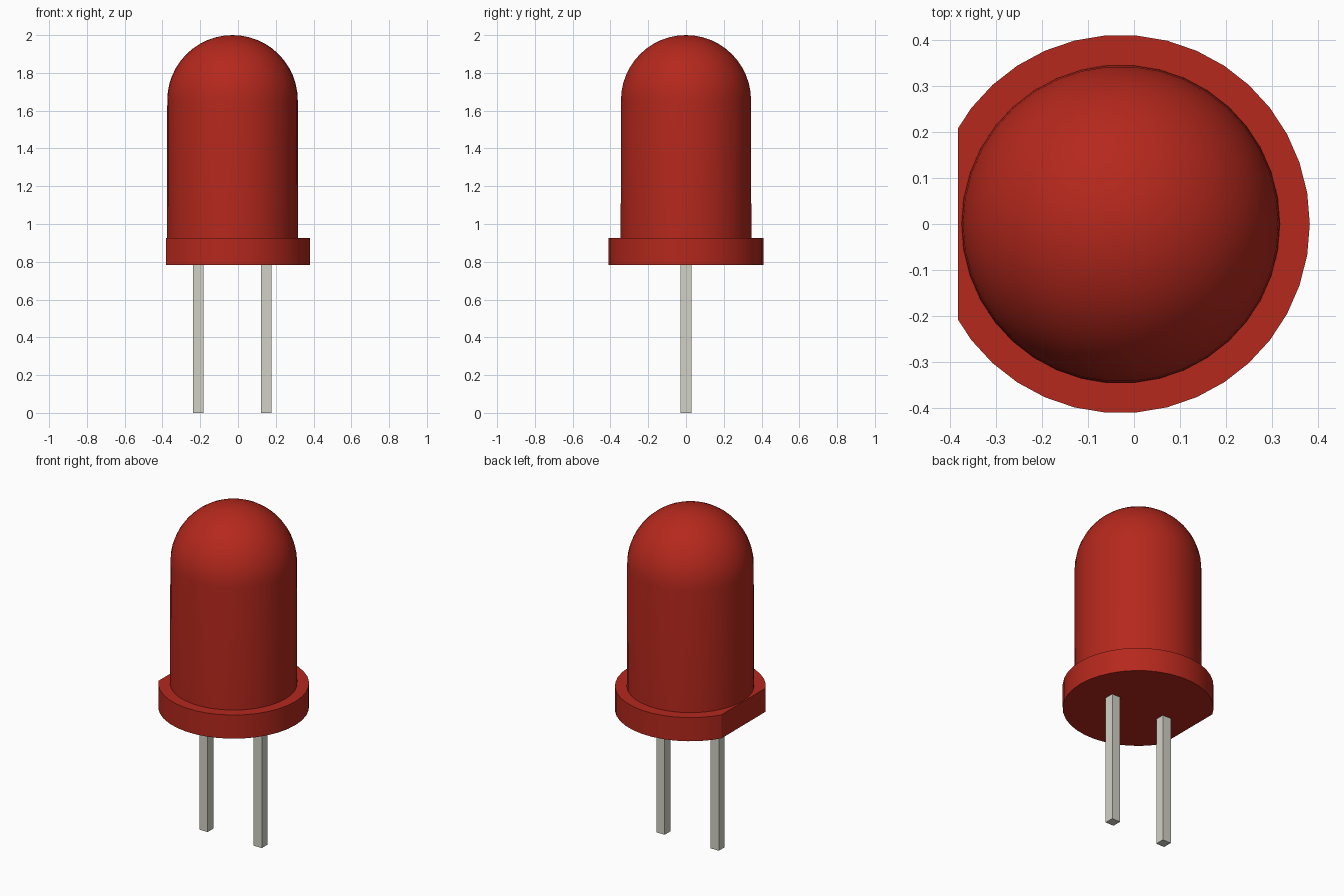
import bpy, bmesh
from math import pi, sin, cos, radians

if "Cube" in bpy.data.objects:
    bpy.data.objects.remove(bpy.data.objects["Cube"])

SIDES = 38
CX = -0.029          # axis of the round parts; the flat side shifts it off centre


def material(name, color):
    mat = bpy.data.materials.new(name)
    mat.diffuse_color = (*color, 1)
    mat.use_nodes = True
    mat.node_tree.nodes["Principled BSDF"].inputs["Base Color"].default_value = mat.diffuse_color
    return mat


def make_object(name, bm, mat):
    bmesh.ops.recalc_face_normals(bm, faces=bm.faces)
    mesh = bpy.data.meshes.new(name)
    bm.to_mesh(mesh)
    bm.free()
    obj = bpy.data.objects.new(name, mesh)
    bpy.context.collection.objects.link(obj)
    mesh.materials.append(mat)
    return obj


def smooth(obj):
    bpy.ops.object.select_all(action='DESELECT')
    obj.select_set(True)
    bpy.context.view_layer.objects.active = obj
    bpy.ops.object.shade_smooth_by_angle(angle=radians(30))


red = material("red_plastic", (0.46, 0.021, 0.012))
metal = material("lead_metal", (0.64, 0.64, 0.56))

# Lens and rim: one turned profile, closed underneath, with a domed top
R_RIM, R_BASE, R_DOME = 0.411, 0.347, 0.3455
Z_RIM, Z_BASE, Z_DOME, Z_TOP = 0.783, 0.925, 1.655, 2.0
profile = [(0, Z_RIM), (R_RIM, Z_RIM), (R_RIM, Z_BASE), (R_BASE, Z_BASE)]
STEPS = 12
for i in range(STEPS + 1):
    a = pi / 2 * i / STEPS
    profile.append((R_DOME * cos(a), Z_DOME + (Z_TOP - Z_DOME) * sin(a)))

bm = bmesh.new()
verts = [bm.verts.new((CX + r, 0, z)) for r, z in profile]
edges = [bm.edges.new(pair) for pair in zip(verts, verts[1:])]
bmesh.ops.spin(bm, geom=verts + edges, cent=(CX, 0, 0), axis=(0, 0, 1),
               angle=2 * pi, steps=SIDES)
bmesh.ops.remove_doubles(bm, verts=bm.verts, dist=1e-4)

# Flat side of the rim
bmesh.ops.bisect_plane(bm, geom=bm.verts[:] + bm.edges[:] + bm.faces[:],
                       plane_co=(-0.382, 0, 0), plane_no=(-1, 0, 0),
                       clear_outer=True)
bmesh.ops.holes_fill(bm, edges=[e for e in bm.edges if e.is_boundary], sides=0)
smooth(make_object("lens_and_rim", bm, red))

# Two square leads
for name, side in (("left_lead", -1), ("right_lead", 1)):
    bm = bmesh.new()
    bmesh.ops.create_cube(bm, size=1)
    bmesh.ops.scale(bm, vec=(0.056, 0.056, Z_RIM), verts=bm.verts)
    bmesh.ops.translate(bm, vec=(-0.03 + side * 0.18, 0, Z_RIM / 2), verts=bm.verts)
    make_object(name, bm, metal)
